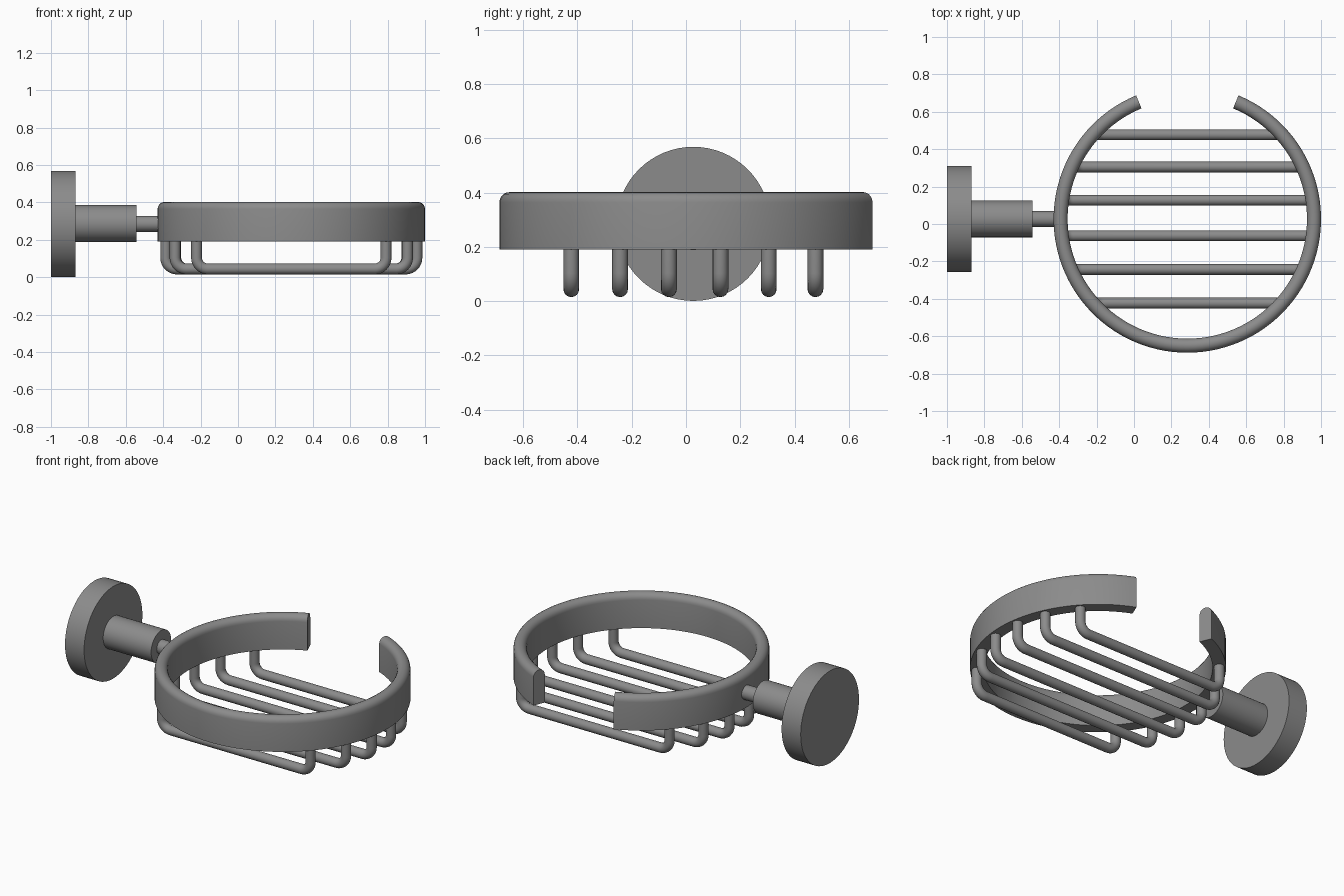
import bpy, bmesh
from math import sin, cos, pi, radians, sqrt

if "Cube" in bpy.data.objects:
    bpy.data.objects.remove(bpy.data.objects["Cube"])

CX, CY = 0.285, 0.027          # ring centre
R_OUT, R_IN = 0.715, 0.64
ARM_Z = 0.285                  # height of the wall arm axis

# Dark grey metal
metal = bpy.data.materials.new("dark_metal")
metal.diffuse_color = (0.26, 0.26, 0.26, 1)
metal.use_nodes = True
metal.node_tree.nodes["Principled BSDF"].inputs["Base Color"].default_value = metal.diffuse_color


def finish(obj):
    bpy.ops.object.select_all(action='DESELECT')
    obj.select_set(True)
    bpy.context.view_layer.objects.active = obj
    obj.data.materials.clear()
    obj.data.materials.append(metal)
    bpy.ops.object.shade_smooth_by_angle(angle=radians(35))


def mesh_object(name, bm):
    bmesh.ops.recalc_face_normals(bm, faces=bm.faces)
    mesh = bpy.data.meshes.new(name)
    bm.to_mesh(mesh)
    bm.free()
    obj = bpy.data.objects.new(name, mesh)
    bpy.context.collection.objects.link(obj)
    finish(obj)
    return obj


def rod_x(name, x0, x1, radius, z):
    bpy.ops.mesh.primitive_cylinder_add(
        vertices=64, radius=radius, depth=x1 - x0,
        location=((x0 + x1) / 2, CY, z), rotation=(0, pi / 2, 0))
    obj = bpy.context.object
    obj.name = name
    finish(obj)


# Wall plate, thick arm and thin neck
rod_x("wall_plate", -1.0, -0.87, 0.284, ARM_Z)
rod_x("arm", -0.88, -0.543, 0.098, ARM_Z + 0.002)
rod_x("neck", -0.56, -0.40, 0.043, ARM_Z)

# Open ring band: flat bottom, rounded top, 45 degree gap at the back
mid, half = (R_OUT + R_IN) / 2, (R_OUT - R_IN) / 2
profile = [(R_IN, 0.191), (R_OUT, 0.191)]
profile += [(mid + half * cos(a), 0.402 - half + half * sin(a))
            for a in (pi * i / 10 for i in range(11))]
bm = bmesh.new()
start, sweep, steps = radians(112.5), radians(315), 96
rings = []
for i in range(steps + 1):
    a = start + sweep * i / steps
    rings.append([bm.verts.new((CX + r * cos(a), CY + r * sin(a), z))
                  for r, z in profile])
n = len(profile)
for a, b in zip(rings, rings[1:]):
    for j in range(n):
        k = (j + 1) % n
        bm.faces.new((a[j], a[k], b[k], b[j]))
bm.faces.new(rings[0])
bm.faces.new(rings[-1])
mesh_object("ring_band", bm)

# Bent wires hanging under the ring
WIRE_R, BEND, LOW, TOP = 0.029, 0.06, 0.044, 0.21
for w, dy in enumerate((-0.45, -0.27, -0.09, 0.10, 0.278, 0.45)):
    hx = sqrt(mid ** 2 - dy ** 2)
    right = [(hx, TOP)]
    right += [(hx - BEND + BEND * cos(t), LOW + BEND - BEND * sin(t))
              for t in (pi / 2 * i / 8 for i in range(9))]
    path = right + [(-x, z) for x, z in reversed(right)]
    curve = bpy.data.curves.new(f"wire_{w + 1}", 'CURVE')
    curve.dimensions = '3D'
    curve.bevel_depth = WIRE_R
    curve.bevel_resolution = 6
    curve.use_fill_caps = True
    spline = curve.splines.new('POLY')
    spline.points.add(len(path) - 1)
    for p, (x, z) in zip(spline.points, path):
        p.co = (CX + x, CY + dy, z, 1)
    obj = bpy.data.objects.new(f"wire_{w + 1}", curve)
    bpy.context.collection.objects.link(obj)
    bpy.ops.object.select_all(action='DESELECT')
    obj.select_set(True)
    bpy.context.view_layer.objects.active = obj
    bpy.ops.object.convert(target='MESH')
    finish(bpy.context.object)
